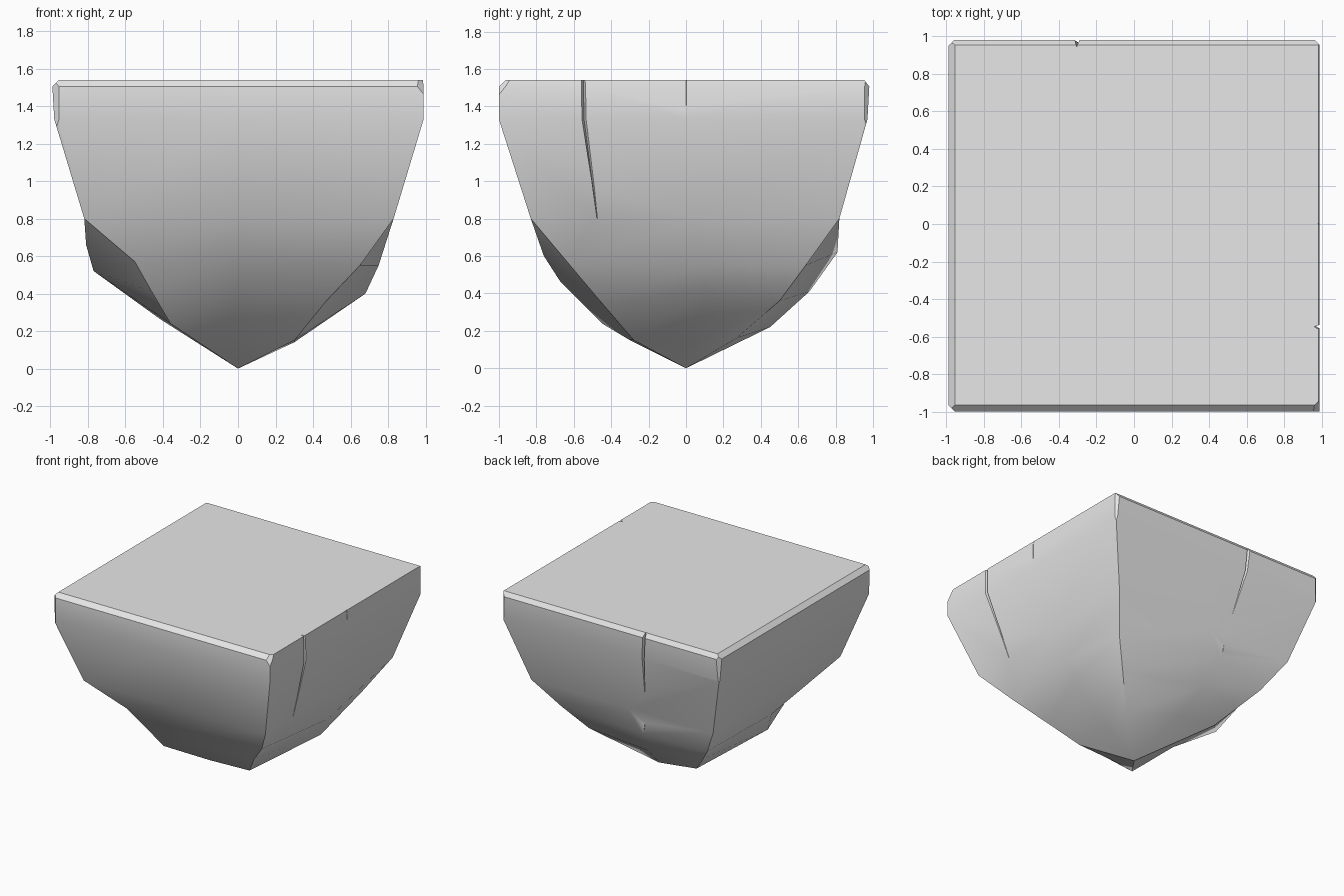
import bpy
import bmesh
from math import radians
from mathutils import Vector

if "Cube" in bpy.data.objects:
    bpy.data.objects.remove(bpy.data.objects["Cube"])

# Single stone colour
stone = bpy.data.materials.new("stone_grey")
stone.use_nodes = True
GREY = (0.8, 0.8, 0.8, 1)
stone.diffuse_color = GREY
stone.node_tree.nodes["Principled BSDF"].inputs["Base Color"].default_value = GREY


def make_object(name, bm):
    bmesh.ops.recalc_face_normals(bm, faces=bm.faces[:])
    mesh = bpy.data.meshes.new(name)
    bm.to_mesh(mesh)
    bm.free()
    mesh.materials.append(stone)
    obj = bpy.data.objects.new(name, mesh)
    bpy.context.collection.objects.link(obj)
    return obj


def loft(bm, rings):
    """Skin a stack of equal point loops, closing first and last."""
    loops = [[bm.verts.new(p) for p in ring] for ring in rings]
    count = len(loops[0])
    for low, high in zip(loops, loops[1:]):
        for i in range(count):
            j = (i + 1) % count
            bm.faces.new((low[i], low[j], high[j], high[i]))
    bm.faces.new(loops[-1])
    return loops[0]


def square(left, right, front, back, z, mid=0.0):
    """Eight-point square: corners plus side midpoints."""
    return [(right, front, z), (right, mid, z), (right, back, z), (-mid, back, z),
            (left, back, z), (left, mid, z), (left, front, z), (0, front, z)]


# Broken underside, listed corner, side, corner... from front at +x
low = [(.3, -.28, .15), (.3, .05, .14), (.3, .27, .16), (-.07, .45, .22),
       (-.41, .45, .26), (-.36, .03, .24), (-.36, -.45, .24), (-.05, -.3, .15)]
middle = [(.47, -.46, .36), (.68, .1, .4), (.53, .5, .36), (-.12, .66, .41),
          (-.55, .56, .42), (-.77, .04, .52), (-.46, -.55, .41), (0, -.67, .46)]
high = [(.65, -.62, .55), (.75, .1, .55), (.68, .64, .55), (-.17, .81, .62),
        (-.67, .68, .56), (-.81, .05, .66), (-.55, -.65, .57), (0, -.76, .6)]

# Rock body: underside, flaring walls, lip and flat top
bm = bmesh.new()
bottom = loft(bm, [
    low, middle, high,
    square(-.82, .83, -.83, .82, .8, .05),
    square(-.98, .99, -1, .97, 1.33),
    square(-.99, .99, -1, .98, 1.505),
    square(-.955, .985, -.965, .955, 1.54),
])
tip = bm.verts.new((0, 0, 0))
for i, v in enumerate(bottom):
    bm.faces.new((bottom[(i + 1) % len(bottom)], v, tip))
bmesh.ops.recalc_face_normals(bm, faces=bm.faces[:])

# Chipped corners
for direction, reach in (((1, -1, .8), 3.16), ((-1, -1, 0), 1.955),
                         ((1, 1, 0), 1.945), ((-1, 1, 0), 1.94)):
    n = Vector(direction)
    bmesh.ops.bisect_plane(bm, geom=bm.verts[:] + bm.edges[:] + bm.faces[:],
                           plane_co=n * reach / n.length_squared, plane_no=n,
                           clear_outer=True)
    bmesh.ops.holes_fill(bm, edges=[e for e in bm.edges if e.is_boundary], sides=0)
rock = make_object("rock_chunk", bm)


def crack(name, path, outward, along):
    """Carve a tapering V groove down a wall; path holds points and half widths."""
    out, side = Vector(outward), Vector(along)
    rings = []
    for point, half in path:
        p = Vector(point)
        rings.append([p + out * .03 - side * half, p + out * .03 + side * half,
                      p - out * half * 1.4])
    cutter_bm = bmesh.new()
    cutter_bm.faces.new(loft(cutter_bm, rings))
    cutter = make_object(name, cutter_bm)
    cutter.hide_render = True
    mod = rock.modifiers.new(name, 'BOOLEAN')
    mod.operation = 'DIFFERENCE'
    mod.solver = 'EXACT'
    mod.object = cutter
    bpy.ops.object.modifier_apply(modifier=mod.name)
    bpy.data.objects.remove(cutter)


bpy.ops.object.select_all(action='DESELECT')
rock.select_set(True)
bpy.context.view_layer.objects.active = rock

# Cracks in the side and back walls
crack("side_crack", [((.99, -.55, 1.6), .022), ((.99, -.545, 1.33), .022),
                     ((.82, -.475, .8), .003)], (1, 0, 0), (0, 1, 0))
crack("short_crack", [((.99, 0, 1.6), .012), ((.99, 0, 1.38), .003)],
      (1, 0, 0), (0, 1, 0))
crack("back_crack", [((-.31, .975, 1.6), .02), ((-.29, .97, 1.33), .02),
                     ((-.19, .82, .66), .012)], (0, 1, 0), (1, 0, 0))

bpy.ops.object.shade_smooth_by_angle(angle=radians(30))
